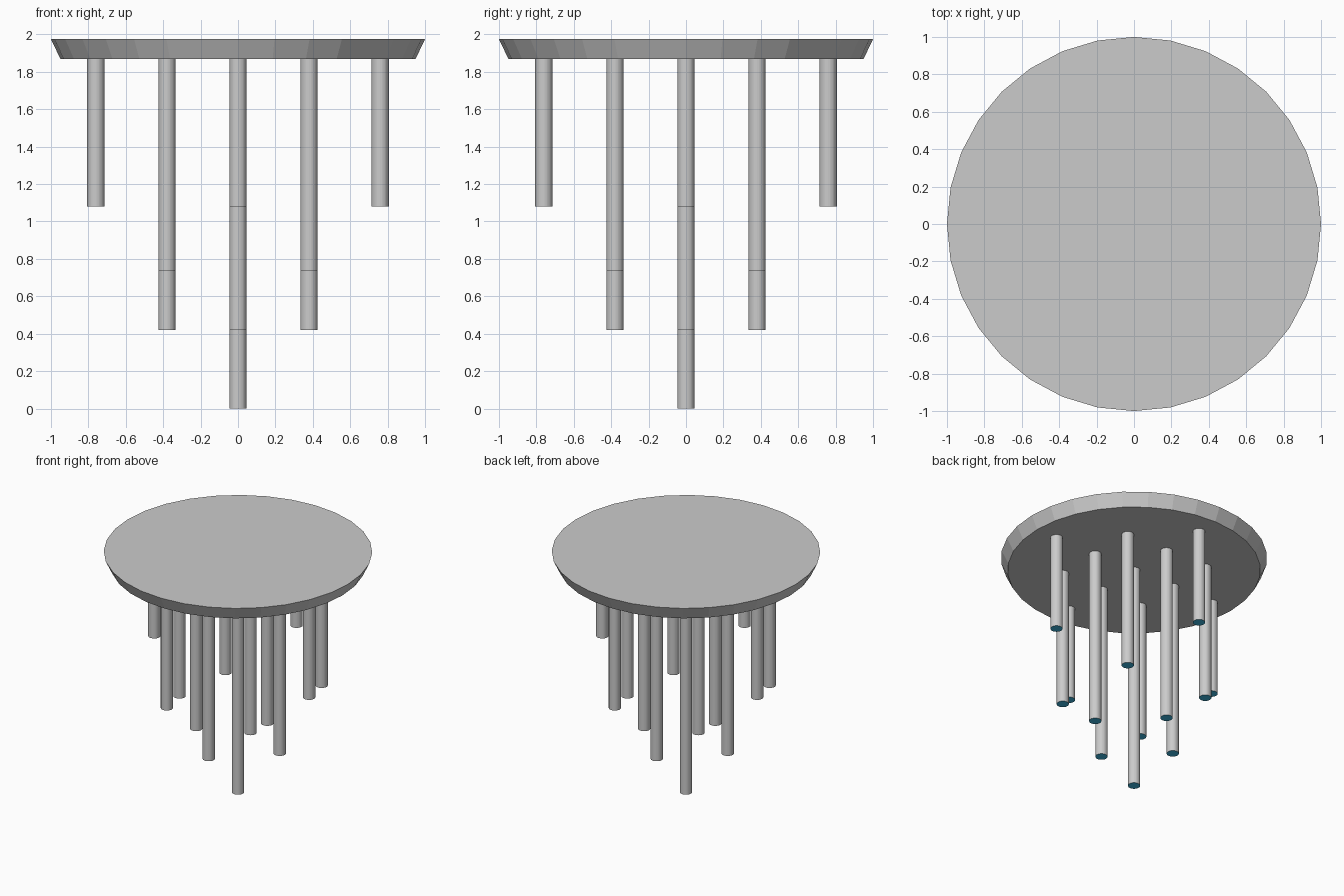
import bpy
from math import pi

if "Cube" in bpy.data.objects:
    bpy.data.objects.remove(bpy.data.objects["Cube"])

STEP = 0.38      # spacing of the tube grid
RADIUS = 0.046
PLATE_BOTTOM = 1.87
PLATE_TOP = 1.975

glow = bpy.data.materials.new("lens_blue")
glow.diffuse_color = (0.05, 0.5, 0.8, 1)
glow.use_nodes = True
glow.node_tree.nodes["Principled BSDF"].inputs["Base Color"].default_value = glow.diffuse_color

# Ceiling plate, tapering towards the bottom
bpy.ops.mesh.primitive_cone_add(vertices=32, radius1=0.95, radius2=1.0,
                                depth=PLATE_TOP - PLATE_BOTTOM,
                                location=(0, 0, (PLATE_TOP + PLATE_BOTTOM) / 2))
bpy.context.object.name = "ceiling_plate"


def hanging_tube(x, y, bottom):
    # Open tube
    bpy.ops.mesh.primitive_cylinder_add(vertices=32, radius=RADIUS,
                                        depth=PLATE_BOTTOM - bottom,
                                        end_fill_type='NOTHING',
                                        location=(x, y, (PLATE_BOTTOM + bottom) / 2))
    bpy.context.object.name = "hanging_tube"
    # Coloured lens closing the lower end, facing down
    bpy.ops.mesh.primitive_circle_add(vertices=32, radius=RADIUS, fill_type='NGON',
                                      location=(x, y, bottom), rotation=(pi, 0, 0))
    lens = bpy.context.object
    lens.name = "tube_lens"
    lens.data.materials.append(glow)


# Diamond of tubes: the further from the middle, the shorter
bottoms = {0: 0.0, 1: 0.42, 2: 0.735, 4: 1.08}
for i in range(-2, 3):
    for j in range(-2, 3):
        if abs(i) + abs(j) <= 2:
            hanging_tube(i * STEP, j * STEP, bottoms[i * i + j * j])
